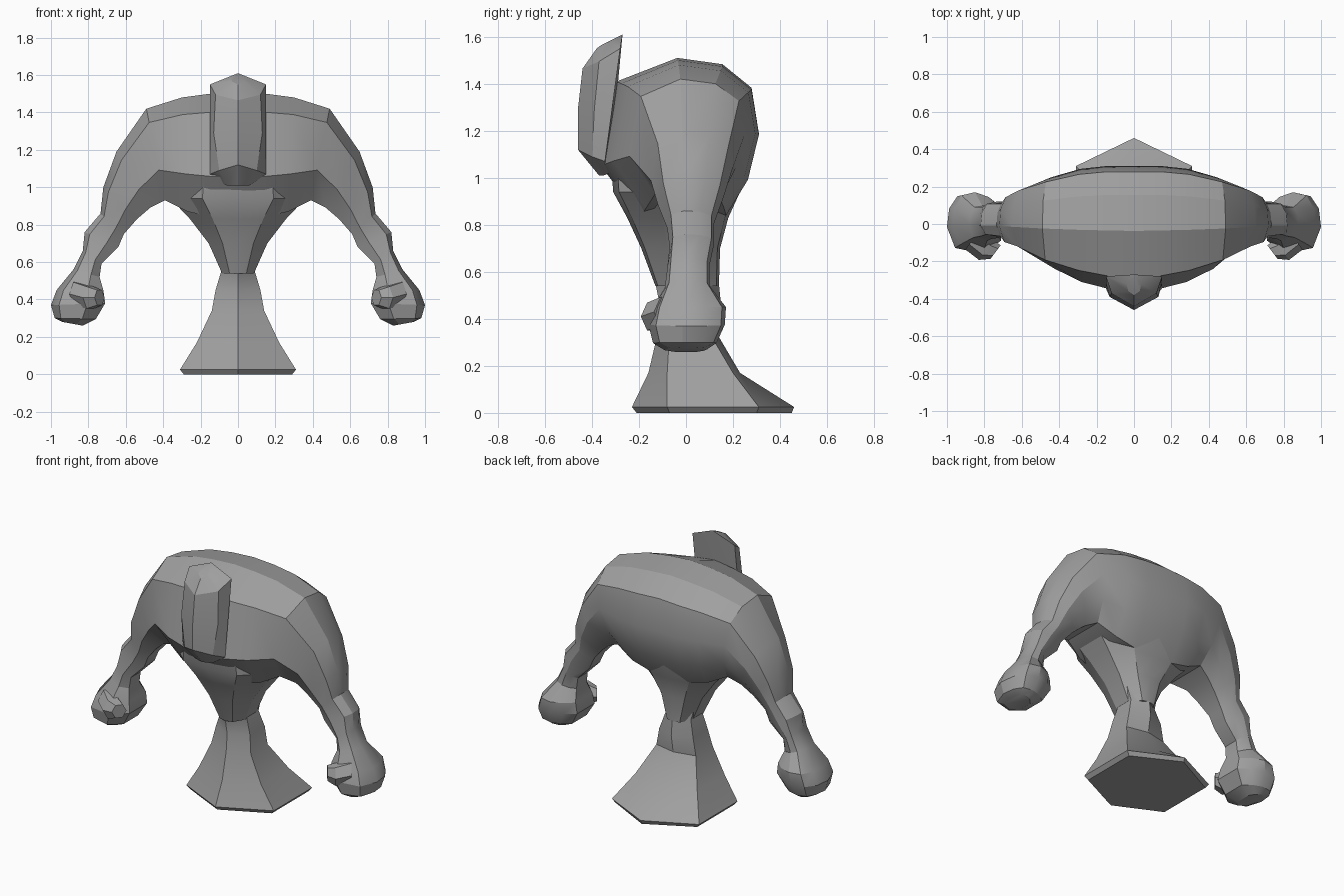
import bpy, bmesh
from mathutils import Vector

if "Cube" in bpy.data.objects:
    bpy.data.objects.remove(bpy.data.objects["Cube"])

grey = bpy.data.materials.new("stone grey")
grey.diffuse_color = (0.35, 0.35, 0.35, 1)
grey.use_nodes = True
grey.node_tree.nodes["Principled BSDF"].inputs["Base Color"].default_value = grey.diffuse_color


def finish(name, bm):
    bmesh.ops.recalc_face_normals(bm, faces=bm.faces[:])
    me = bpy.data.meshes.new(name)
    bm.to_mesh(me)
    bm.free()
    ob = bpy.data.objects.new(name, me)
    bpy.context.collection.objects.link(ob)
    me.materials.append(grey)
    bpy.ops.object.select_all(action='DESELECT')
    bpy.context.view_layer.objects.active = ob
    ob.select_set(True)
    bpy.ops.object.shade_smooth_by_angle(angle=0.45)
    return ob


def loft(name, rings):
    """Bridge closed rings of equal length and cap both ends."""
    bm = bmesh.new()
    vs = [[bm.verts.new(p) for p in r] for r in rings]
    n = len(vs[0])
    for a, b in zip(vs, vs[1:]):
        for i in range(n):
            j = (i + 1) % n
            bm.faces.new((a[i], a[j], b[j], b[i]))
    bm.faces.new(vs[0])
    bm.faces.new(vs[-1])
    return finish(name, bm)


# Flared six-sided base and waist: z, half width, front, front side, back side, back
base_rows = [
    (0.00, .29, -.21, -.07, .30, .45),
    (0.025, .31, -.23, -.08, .31, .46),
    (0.17, .22, -.16, -.08, .20, .23),
    (0.34, .14, -.12, -.07, .10, .13),
    (0.45, .12, -.11, -.05, .10, .15),
    (0.55, .09, -.13, -.04, .08, .14),
    (0.66, .12, -.16, -.06, .07, .13),
]
loft("base", [[(0, f, z), (w, s, z), (w, t, z), (0, b, z), (-w, t, z), (-w, s, z)]
              for z, w, f, s, t, b in base_rows])

# Tapered belly: z, half width, front, back
belly_rows = [(.54, .09, -.13, .14), (.70, .165, -.19, .145), (.83, .27, -.25, .18),
              (.94, .38, -.31, .23), (1.10, .36, -.32, .26)]
half = [(0, 1), (.5, .92), (.95, .4)]
belly = []
for z, w, f, b in belly_rows:
    right = [(x * w, k * f, z) for x, k in half] + [(x * w, k * b, z) for x, k in half[::-1]]
    left = [(-x, y, z) for x, y, z in right[1:-1]][::-1]
    belly.append(right + left)
loft("belly", belly)

# Arched shoulders, arms and fists: outer x, z, inner x, z, front y, back y
arch_rows = [
    (.00, 1.51, .00, .84, -.37, .31),
    (.15, 1.50, .14, .84, -.345, .31),
    (.30, 1.48, .27, .87, -.31, .295),
    (.49, 1.42, .39, .93, -.24, .25),
    (.65, 1.19, .47, .89, -.15, .20),
    (.72, 1.00, .54, .83, -.12, .16),
    (.735, .86, .61, .75, -.08, .12),
    (.82, .76, .64, .68, -.07, .12),
    (.83, .66, .73, .59, -.08, .10),
    (.88, .56, .74, .52, -.09, .10),
    (.97, .45, .72, .45, -.14, .17),
    (1.0, .37, .71, .38, -.16, .165),
    (.98, .30, .76, .295, -.14, .13),
    (.94, .28, .83, .26, -.09, .09),
]
# Section outline: position from outer to inner edge, share of front (-) or back (+) depth
section = [(0, -.1), (.15, -.8), (.67, -1), (1, -.55), (1, .55),
           (.77, .85), (.48, 1), (.19, .9), (.04, .5)]


def arch_ring(row, side):
    ox, oz, ix, iz, f, b = row
    return [(side * (ox + (ix - ox) * t), abs(k) * (f if k < 0 else b), oz + (iz - oz) * t)
            for t, k in section]


loft("shoulders_and_arms", [arch_ring(r, -1) for r in arch_rows[:0:-1]]
     + [arch_ring(r, 1) for r in arch_rows])

# Thumbs pointing inwards at the front of each fist
for side, name in ((-1, "left_thumb"), (1, "right_thumb")):
    rings = []
    for x, y, z, r in [(.86, -.08, .43, .07), (.79, -.14, .41, .065), (.74, -.15, .41, .045)]:
        d = Vector((-.8, -.6, 0))
        u = Vector((-.6, .8, 0))
        rings.append([Vector((x, y, z)) + u * r * a + Vector((0, 0, r * c))
                      for a, c in ((1, 0), (.5, .9), (-.5, .9), (-1, 0), (-.5, -.9), (.5, -.9))])
    loft(name, [[(side * p.x, p.y, p.z) for p in r] for r in rings])

# Wedge head: front, side, back corner and back centre points mirrored at each level
head_rows = [
    [(0, -.37, 1.01), (.06, -.35, 1.01), (.10, -.30, 1.03), (0, -.28, 1.06)],
    [(0, -.46, 1.12), (.10, -.40, 1.09), (.15, -.345, 1.07), (0, -.325, 1.12)],
    [(0, -.46, 1.29), (.13, -.39, 1.29), (.15, -.315, 1.29), (0, -.30, 1.29)],
    [(0, -.44, 1.465), (.12, -.37, 1.495), (.15, -.28, 1.55), (0, -.27, 1.61)],
    [(0, -.38, 1.55), (.03, -.36, 1.565), (.04, -.32, 1.58), (0, -.28, 1.605)],
]
loft("head", [r + [(-x, y, z) for x, y, z in r[2:0:-1]] for r in head_rows])
